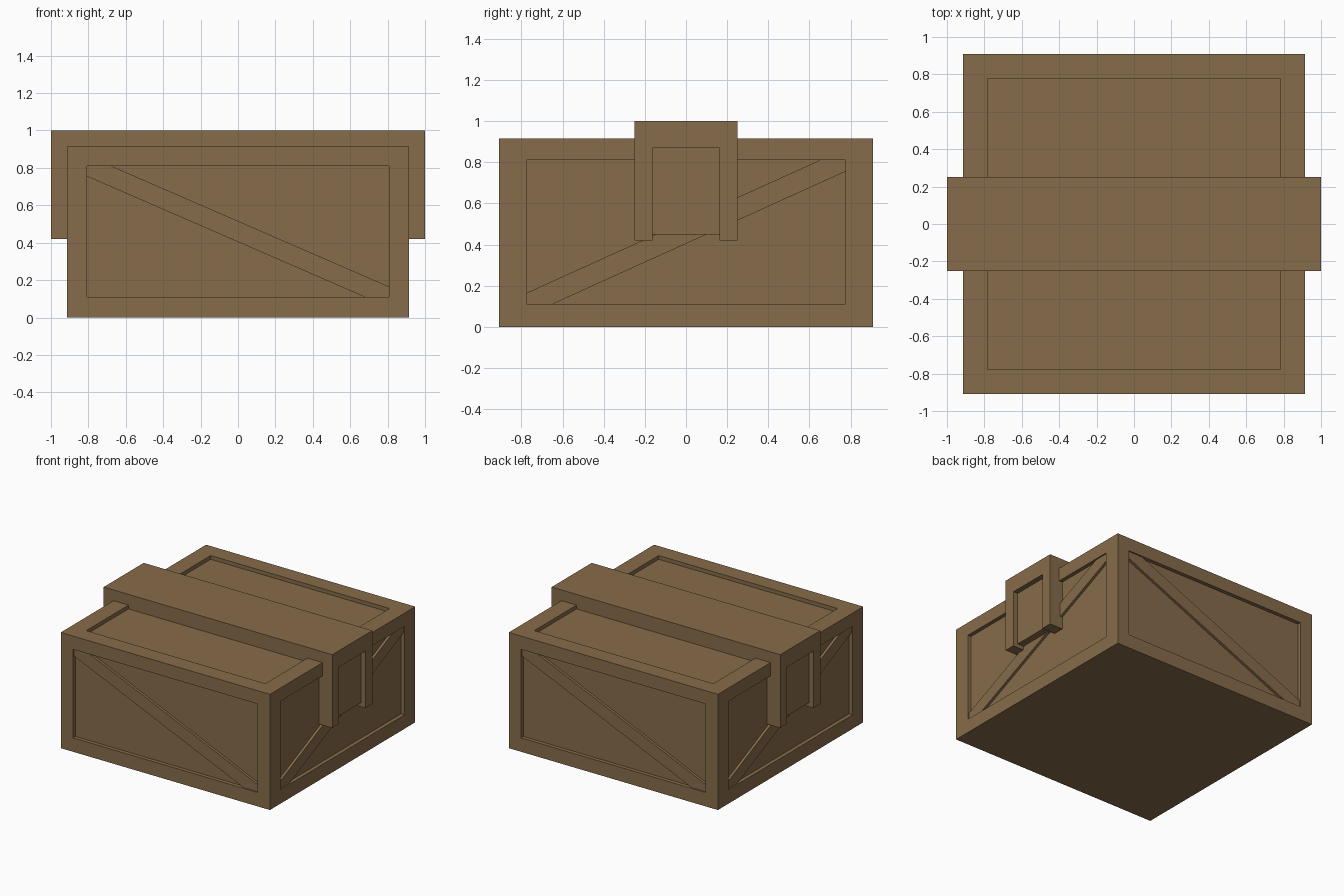
import bpy, bmesh
from math import pi
from mathutils import Matrix, Vector

if "Cube" in bpy.data.objects:
    bpy.data.objects.remove(bpy.data.objects["Cube"])

HX, HY, H = 0.915, 0.908, 0.915   # crate half sizes and height
DEEP, SHALLOW = 0.03, 0.01        # panel and brace set-back

wood = bpy.data.materials.new("brown_wood")
wood.diffuse_color = (0.242, 0.150, 0.069, 1)
wood.use_nodes = True
wood.node_tree.nodes["Principled BSDF"].inputs["Base Color"].default_value = wood.diffuse_color


def finish(bm, name):
    bmesh.ops.recalc_face_normals(bm, faces=bm.faces)
    me = bpy.data.meshes.new(name)
    bm.to_mesh(me)
    bm.free()
    me.materials.append(wood)
    ob = bpy.data.objects.new(name, me)
    bpy.context.collection.objects.link(ob)
    return ob


def box(name, lo, hi):
    lo, hi = Vector(lo), Vector(hi)
    bm = bmesh.new()
    size = Matrix.Diagonal((*(hi - lo), 1))
    bmesh.ops.create_cube(bm, size=1, matrix=Matrix.Translation((lo + hi) / 2) @ size)
    return finish(bm, name)


# Crate body: every face but the bottom has a sunken panel
bm = bmesh.new()
bmesh.ops.create_cube(bm, size=1, matrix=Matrix.Translation((0, 0, H / 2))
                      @ Matrix.Diagonal((2 * HX, 2 * HY, H, 1)))
bm.normal_update()
for f in [f for f in bm.faces if f.normal.z > -0.5]:
    n = f.normal.copy()
    bmesh.ops.inset_individual(bm, faces=[f], thickness=0.1)
    # Panel outline on the surface
    for v in f.verts:
        sx, sy = (1 if v.co.x > 0 else -1), (1 if v.co.y > 0 else -1)
        z = 0.81 if v.co.z > H / 2 else 0.11
        if n.z > 0.5:
            v.co = (sx * 0.783, sy * 0.777, H)
        elif abs(n.y) > 0.5:
            v.co = (sx * 0.808, sy * HY, z)
        else:
            v.co = (sx * HX, sy * 0.775, z)
    # Sink the panel
    walls = bmesh.ops.extrude_discrete_faces(bm, faces=[f])
    for v in walls["faces"][0].verts:
        v.co -= n * DEEP
finish(bm, "crate_body")


# Diagonal braces, clipped at the panel corners
def brace(name, u, cut, face, mirror, turn):
    prof = [(-u, 0.81), (-cut, 0.81), (u, 0.165), (u, 0.11), (cut, 0.11), (-u, 0.755)]
    bm = bmesh.new()
    verts = [bm.verts.new((p * mirror, -(face - SHALLOW), z)) for p, z in prof]
    f = bm.faces.new(verts)
    ext = bmesh.ops.extrude_face_region(bm, geom=[f], use_keep_orig=True)
    for g in ext["geom"]:
        if isinstance(g, bmesh.types.BMVert):
            g.co.y += DEEP - SHALLOW + 0.005
    bm.transform(Matrix.Rotation(turn, 4, 'Z'))
    finish(bm, name)


brace("front_brace", 0.808, 0.677, HY, 1, 0)
brace("back_brace", 0.808, 0.677, HY, 1, pi)
brace("right_brace", 0.775, 0.65, HX, -1, pi / 2)
brace("left_brace", 0.775, 0.65, HX, -1, -pi / 2)

# Strap over the lid with two legs and a set-back plate on each side
box("strap_top", (-1, -0.25, 0.87), (1, 0.25, 1))
for side, s in (("right", 1), ("left", -1)):
    def side_box(name, x1, y0, y1, z0, z1):
        a, b = sorted((s * 0.87, s * x1))
        box(side + name, (a, y0, z0), (b, y1, z1))
    side_box("_strap_leg_front", 1, -0.25, -0.163, 0.42, 0.915)
    side_box("_strap_leg_back", 1, 0.163, 0.25, 0.42, 0.915)
    side_box("_strap_plate", 0.96, -0.163, 0.163, 0.45, 0.915)
    # Close the step under the thicker lid board
    side_box("_strap_head", 1, -0.25, 0.25, 0.914, 1)
